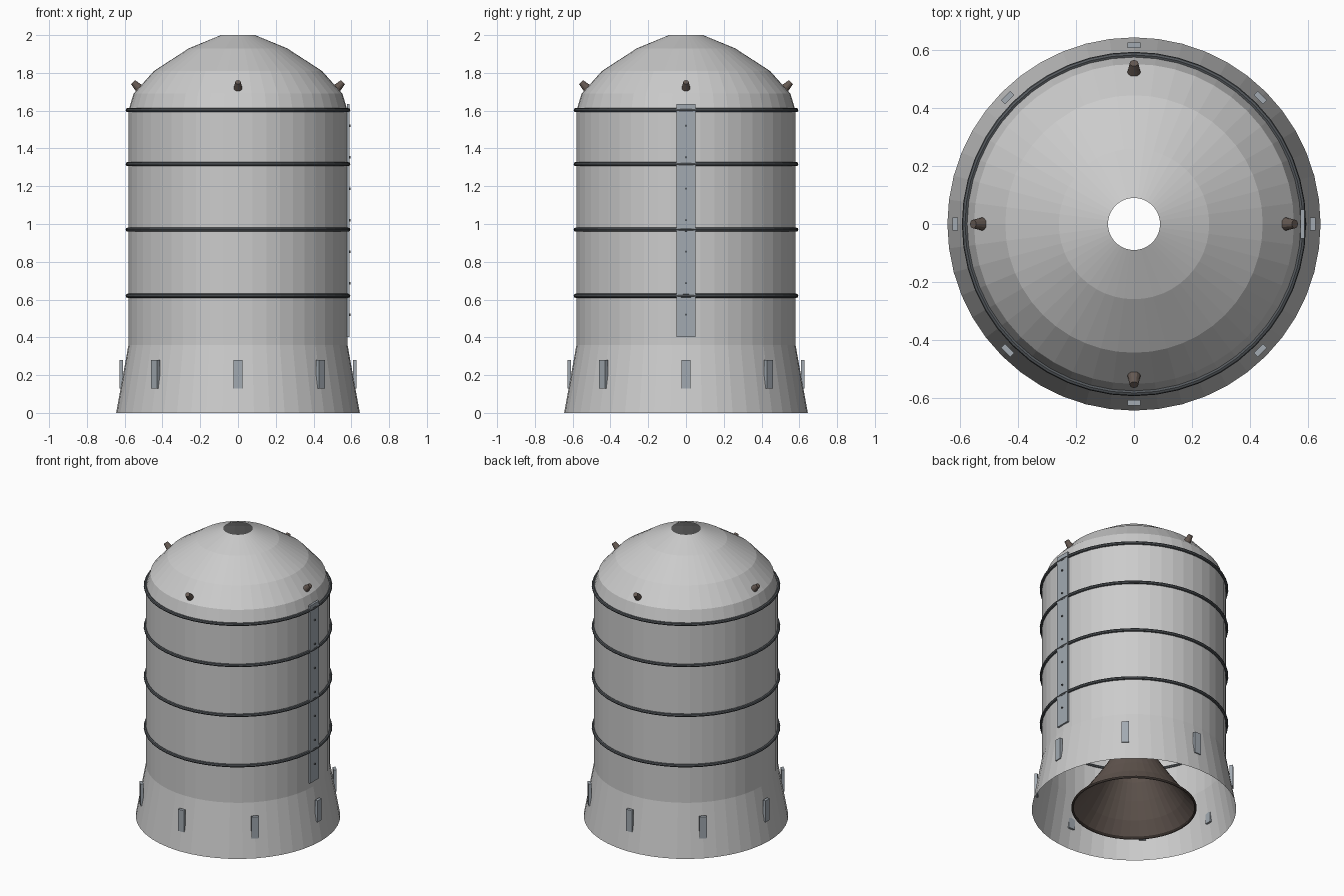
import bpy, bmesh
from math import pi, cos, sin
from mathutils import Vector, Matrix

if "Cube" in bpy.data.objects:
    bpy.data.objects.remove(bpy.data.objects["Cube"])


def material(name, rgb):
    m = bpy.data.materials.new(name)
    m.diffuse_color = (*rgb, 1)
    m.use_nodes = True
    m.node_tree.nodes["Principled BSDF"].inputs["Base Color"].default_value = m.diffuse_color
    return m


DARK = material("dark_metal", (0.09, 0.10, 0.11))
BROWN = material("burnt_metal", (0.13, 0.10, 0.085))
STEEL = material("steel", (0.36, 0.40, 0.44))


def finish(name, bm, mat=None):
    me = bpy.data.meshes.new(name)
    bm.to_mesh(me)
    bm.free()
    ob = bpy.data.objects.new(name, me)
    bpy.context.collection.objects.link(ob)
    if mat:
        me.materials.append(mat)
    return ob


def lathe(name, profile, n=48, mat=None, closed=False):
    """Revolve (radius, z) points around the z axis."""
    bm = bmesh.new()
    rows = [[bm.verts.new((r * cos(2 * pi * i / n), r * sin(2 * pi * i / n), z))
             for i in range(n)] for r, z in profile]
    if closed:
        rows.append(rows[0])
    for a, b in zip(rows, rows[1:]):
        for i in range(n):
            j = (i + 1) % n
            bm.faces.new((a[i], a[j], b[j], b[i]))
    bmesh.ops.recalc_face_normals(bm, faces=bm.faces)
    return finish(name, bm, mat)


def ring(name, radius, z, t, mat):
    pts = [(radius + t * cos(k * pi / 4), z + t * sin(k * pi / 4)) for k in range(8)]
    return lathe(name, pts, 48, mat, closed=True)


def box(name, center, size, angle=0, mat=None):
    bm = bmesh.new()
    m = (Matrix.Rotation(angle, 4, 'Z') @ Matrix.Translation(center)
         @ Matrix.Diagonal((*size, 1)))
    bmesh.ops.create_cube(bm, size=1, matrix=m)
    return finish(name, bm, mat)


def cone(name, a, b, r1, r2, n=12, angle=0, mat=None):
    """Capped cone from point a to point b, turned about z."""
    a, b = Vector(a), Vector(b)
    d = b - a
    m = (Matrix.Rotation(angle, 4, 'Z') @ Matrix.Translation((a + b) / 2)
         @ d.to_track_quat('Z', 'Y').to_matrix().to_4x4())
    bm = bmesh.new()
    bmesh.ops.create_cone(bm, cap_ends=True, segments=n, radius1=r1, radius2=r2,
                          depth=d.length, matrix=m)
    return finish(name, bm, mat)


# Open thin shell: flared skirt, tank wall and faceted dome with a top hole
lathe("skirt", [(0.645, 0), (0.58, 0.36)])
lathe("tank_wall", [(0.58, 0.36), (0.58, 1.60)])
lathe("dome", [(0.58, 1.60), (0.553, 1.69), (0.445, 1.81), (0.26, 1.93), (0.09, 2.0)])

# Hoops around the tank
for k, z in enumerate((0.62, 0.97, 1.317, 1.603)):
    ring(f"hoop_{k}", 0.584, z, 0.011, DARK)

# Cable cover with rivets on the right side
box("cable_cover", (0.583, 0, 1.018), (0.014, 0.10, 1.235), mat=STEEL)
for k in range(7):
    z = 0.52 + k * 0.1667
    cone(f"rivet_{k}", (0.585, 0, z), (0.596, 0, z), 0.006, 0.006, 8, mat=DARK)

# Tabs around the skirt
for k in range(8):
    box(f"skirt_tab_{k}", (0.618, 0, 0.205), (0.02, 0.046, 0.15), k * pi / 4, STEEL)

# Small thrusters on the dome
for k in range(4):
    cone(f"thruster_{k}", (0.515, 0, 1.71), (0.556, 0, 1.751), 0.025, 0.015, 12,
         k * pi / 2, BROWN)

# Open engine bell inside the skirt
lathe("engine_bell", [(0.39, 0.012), (0.315, 0.10), (0.245, 0.20), (0.18, 0.30),
                      (0.135, 0.38), (0.11, 0.45)], 40, BROWN)
ring("engine_bell_rim", 0.388, 0.012, 0.008, BROWN)
